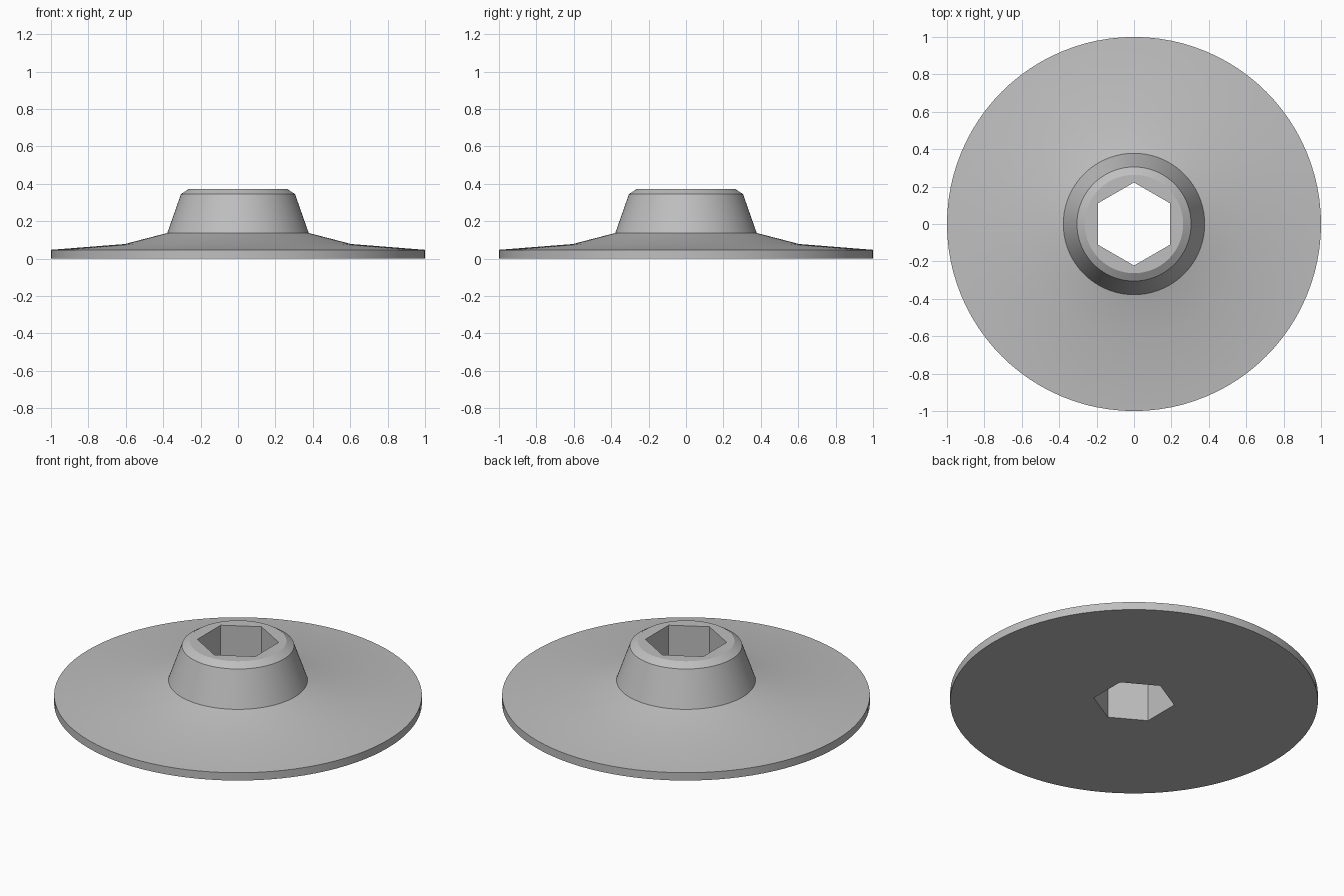
import bpy
import bmesh
import math

SEGMENTS = 96
SIDES = 6
PER_SIDE = SEGMENTS // SIDES

cube = bpy.data.objects.get("Cube")
if cube:
    bpy.data.objects.remove(cube, do_unlink=True)


def plain_material(name, color):
    mat = bpy.data.materials.new(name)
    mat.use_nodes = True
    mat.diffuse_color = color
    mat.node_tree.nodes["Principled BSDF"].inputs["Base Color"].default_value = color
    return mat


def ring(bm, radius, z, count):
    """Ring of vertices starting on the +y axis."""
    angles = [math.pi / 2 + math.tau * i / count for i in range(count)]
    return [bm.verts.new((radius * math.cos(a), radius * math.sin(a), z)) for a in angles]


def bridge(bm, lower, upper):
    n = len(lower)
    for i in range(n):
        j = (i + 1) % n
        bm.faces.new((lower[i], lower[j], upper[j], upper[i]))


def cap(bm, outer, hexagon):
    """Flat face around the hexagonal hole, one piece per side."""
    for k in range(SIDES):
        arc = [outer[(k * PER_SIDE + i) % SEGMENTS] for i in range(PER_SIDE + 1)]
        bm.faces.new(arc + [hexagon[(k + 1) % SIDES], hexagon[k]])


# Flange rim, shallow cone, tapered hub and chamfer, from bottom to top
profile = [(1.0, 0.0), (1.0, 0.047), (0.605, 0.078), (0.378, 0.137),
           (0.305, 0.345), (0.263, 0.372)]
HOLE_RADIUS = 0.222

bm = bmesh.new()
rings = [ring(bm, r, z, SEGMENTS) for r, z in profile]
for lower, upper in zip(rings, rings[1:]):
    bridge(bm, lower, upper)

# Hexagonal through hole with flat top and underside
hole_bottom = ring(bm, HOLE_RADIUS, profile[0][1], SIDES)
hole_top = ring(bm, HOLE_RADIUS, profile[-1][1], SIDES)
bridge(bm, hole_bottom, hole_top)
cap(bm, rings[0], hole_bottom)
cap(bm, rings[-1], hole_top)
bmesh.ops.recalc_face_normals(bm, faces=bm.faces)

mesh = bpy.data.meshes.new("flanged_hub")
bm.to_mesh(mesh)
bm.free()
hub = bpy.data.objects.new("flanged_hub", mesh)
bpy.context.collection.objects.link(hub)
mesh.materials.append(plain_material("plain grey", (0.52, 0.52, 0.52, 1.0)))

# Smooth round surfaces, crisp edges
bpy.ops.object.select_all(action="DESELECT")
hub.select_set(True)
bpy.context.view_layer.objects.active = hub
bpy.ops.object.shade_smooth_by_angle(angle=math.radians(25))
